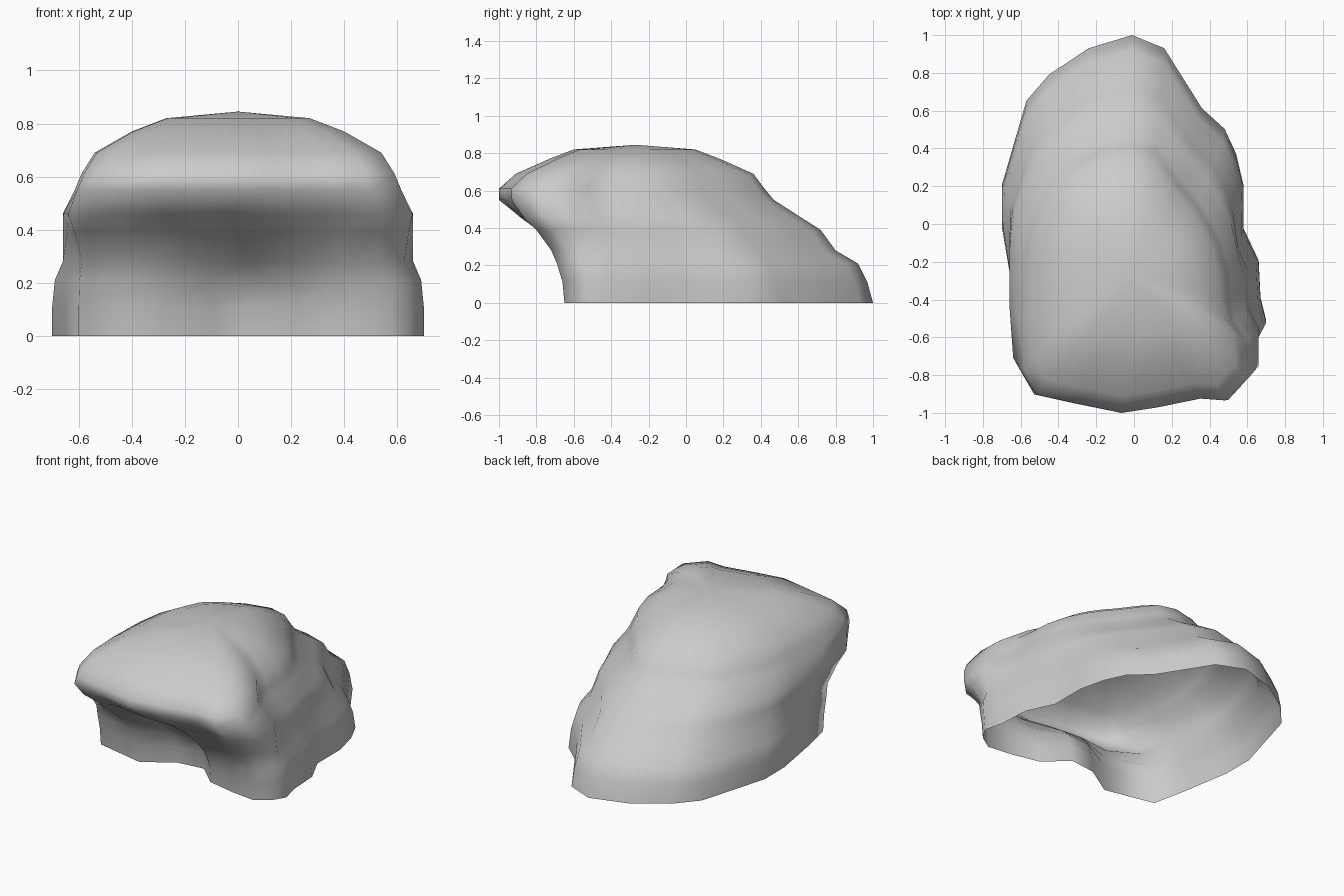
import bpy, bmesh

# Plan outlines with matching points: foot on the ground, overhanging lip
foot = [(.08, -.47), (.22, -.60), (.40, -.64), (.56, -.66), (.65, -.60), (.70, -.52),
        (.67, -.40), (.66, -.20), (.58, -.03), (.58, .20), (.54, .37), (.48, .50),
        (.36, .61), (.16, .93), (-.01, 1.0), (-.24, .93), (-.45, .79), (-.57, .65),
        (-.70, .20), (-.70, .0), (-.65, -.30), (-.60, -.54), (-.28, -.61), (-.09, -.49)]
lip = [(-.05, -1.0), (.15, -.97), (.40, -.92), (.54, -.93), (.66, -.80), (.65, -.60),
       (.58, -.50), (.56, -.38), (.55, -.22), (.50, -.05), (.44, .06), (.38, .15),
       (.28, .27), (.14, .46), (.0, .50), (-.18, .46), (-.34, .38), (-.46, .28),
       (-.58, .0), (-.61, -.20), (-.62, -.50), (-.61, -.76), (-.53, -.90), (-.30, -.95)]

# Layers: height, half width, front y, back y, blend from foot to lip
layers = [(0, .70, -.65, 1.0, 0), (.11, .70, -.66, .97, 0), (.21, .69, -.69, .92, .06),
          (.28, .66, -.72, .80, .25), (.39, .66, -.80, .72, .55), (.46, .66, -.89, .61, .8),
          (.55, .615, -1.0, .47, 1), (.61, .59, -1.0, .42, 1), (.69, .54, -.91, .36, 1),
          (.77, .40, -.73, .18, 1), (.82, .27, -.60, .05, 1)]


def fit(values, low, high):
    a, b = min(values), max(values)
    return [low + (v - a) / (b - a) * (high - low) for v in values]


bm = bmesh.new()
rings = []
for z, half, front, back, t in layers:
    xs = fit([a[0] + (b[0] - a[0]) * t for a, b in zip(foot, lip)], -half, half)
    ys = fit([a[1] + (b[1] - a[1]) * t for a, b in zip(foot, lip)], front, back)
    rings.append([bm.verts.new((x, y, z)) for x, y in zip(xs, ys)])

# Side skin, open underneath
n = len(foot)
for low, high in zip(rings, rings[1:]):
    for i in range(n):
        j = (i + 1) % n
        bm.faces.new((low[i], low[j], high[j], high[i]))

# Peak
peak = bm.verts.new((0, -.27, .845))
for i in range(n):
    bm.faces.new((rings[-1][i], rings[-1][(i + 1) % n], peak))

mesh = bpy.data.meshes.new("rock")
bm.to_mesh(mesh)
bm.free()
rock = bpy.data.objects.new("rock", mesh)
bpy.context.collection.objects.link(rock)
for p in mesh.polygons:
    p.use_smooth = True
